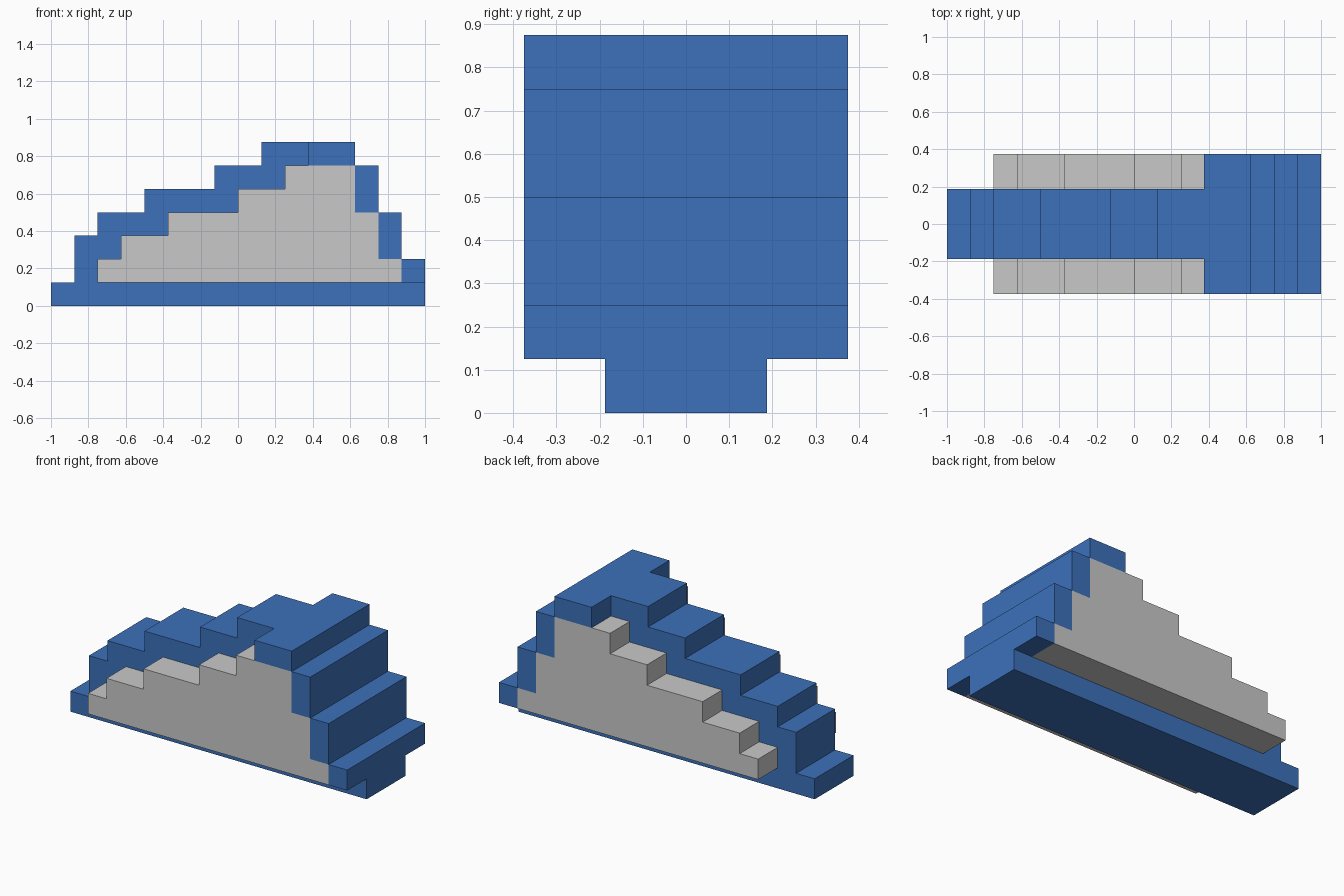
import bpy
import bmesh

if "Cube" in bpy.data.objects:
    bpy.data.objects.remove(bpy.data.objects["Cube"])

U = 0.125  # one grid step


def material(name, rgb):
    m = bpy.data.materials.new(name)
    m.diffuse_color = (*rgb, 1.0)
    m.use_nodes = True
    m.node_tree.nodes["Principled BSDF"].inputs["Base Color"].default_value = m.diffuse_color
    return m


blue = material("blue", (0.045, 0.165, 0.497))
grey = material("light grey", (0.584, 0.584, 0.584))


def slab(name, profile, half_width, mat):
    """Extrude an x-z profile (in grid steps) symmetrically along y."""
    bm = bmesh.new()
    face = bm.faces.new([bm.verts.new((x * U, -half_width, z * U)) for x, z in profile])
    ext = bmesh.ops.extrude_face_region(bm, geom=[face])
    verts = [v for v in ext["geom"] if isinstance(v, bmesh.types.BMVert)]
    bmesh.ops.translate(bm, verts=verts, vec=(0, 2 * half_width, 0))
    bmesh.ops.recalc_face_normals(bm, faces=bm.faces)
    mesh = bpy.data.meshes.new(name)
    bm.to_mesh(mesh)
    bm.free()
    mesh.materials.append(mat)
    obj = bpy.data.objects.new(name, mesh)
    bpy.context.collection.objects.link(obj)


def rect(x0, x1, z0, z1):
    return [(x0, z0), (x1, z0), (x1, z1), (x0, z1)]


NARROW, WIDE = 0.1875, 0.375

# Narrow base runner joined to the stepped ridge
slab("base_and_ridge", [
    (-8, 0), (8, 0), (8, 1), (-6, 1), (-6, 2), (-5, 2), (-5, 3), (-3, 3),
    (-3, 4), (0, 4), (0, 5), (2, 5), (2, 6), (3, 6), (3, 7), (1, 7), (1, 6),
    (-1, 6), (-1, 5), (-4, 5), (-4, 4), (-6, 4), (-6, 3), (-7, 3), (-7, 1),
    (-8, 1)], NARROW, blue)

# Wide grey stepped body
slab("body", [
    (-6, 1), (7, 1), (7, 2), (6, 2), (6, 4), (5, 4), (5, 6), (2, 6), (2, 5),
    (0, 5), (0, 4), (-3, 4), (-3, 3), (-5, 3), (-5, 2), (-6, 2)], WIDE, grey)

# Wide blue cap and the steps down the right end
slab("top_cap", rect(3, 5, 6, 7), WIDE, blue)
for name, box in (("upper_step", (5, 6, 4, 6)),
                  ("middle_step", (6, 7, 2, 4)),
                  ("lower_step", (7, 8, 1, 2))):
    slab(name, rect(*box), WIDE, blue)
